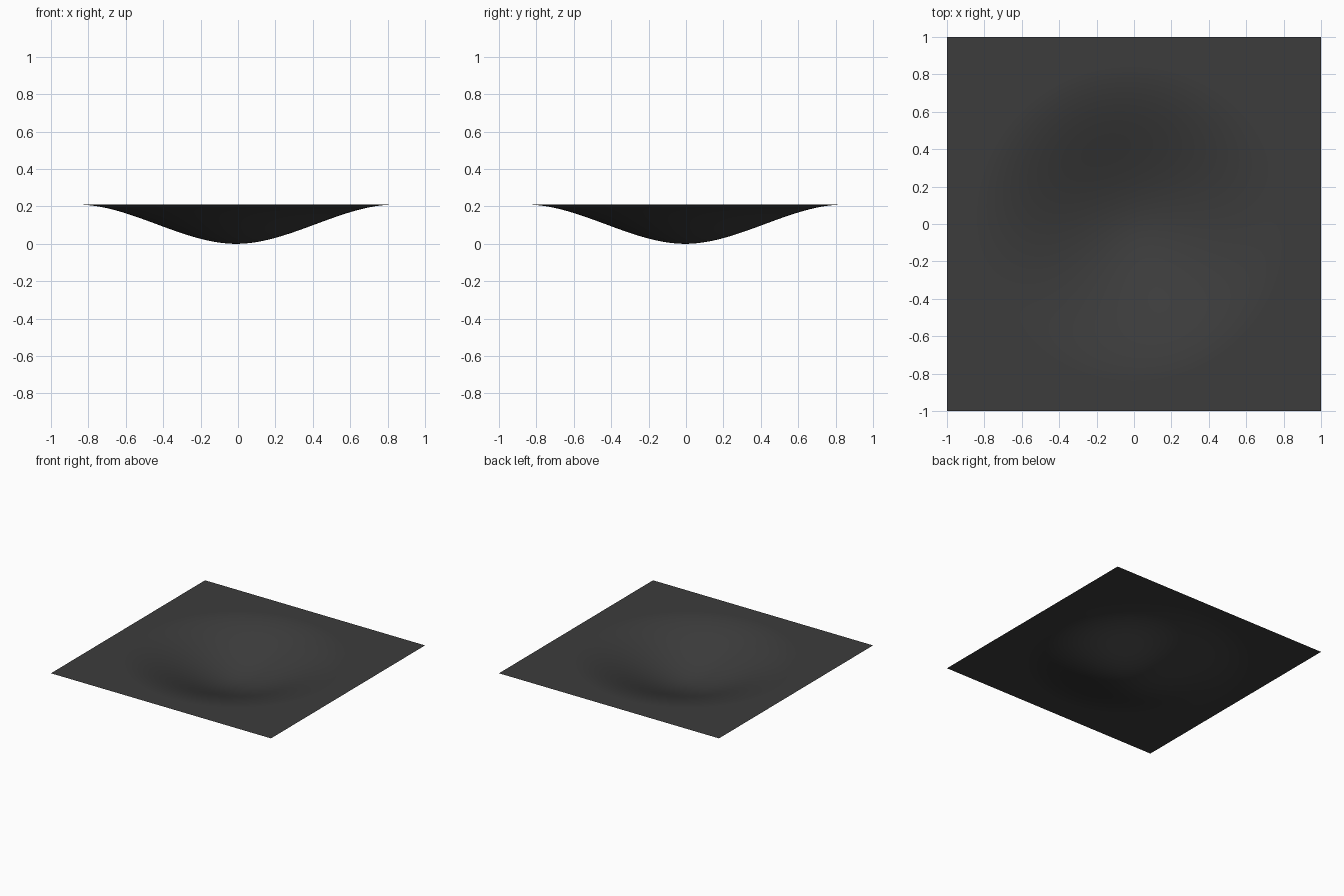
import bpy
import math

if "Cube" in bpy.data.objects:
    bpy.data.objects.remove(bpy.data.objects["Cube"])

DEPTH = 0.21            # height of the flat rim above the lowest point
RADIUS = 0.85           # reach of the dip
CENTRE = (-0.01, -0.005)

# Thin square sheet with fine divisions
bpy.ops.mesh.primitive_grid_add(x_subdivisions=128, y_subdivisions=128, size=2)
sheet = bpy.context.object
sheet.name = "dented_sheet"

# Round dip with a smooth falloff
for v in sheet.data.vertices:
    r = math.hypot(v.co.x - CENTRE[0], v.co.y - CENTRE[1])
    d = min(r / RADIUS, 1)
    v.co.z = DEPTH * (3 * d * d - 2 * d ** 3)

bpy.ops.object.shade_smooth()

# Dark grey finish
mat = bpy.data.materials.new("dark_grey")
mat.diffuse_color = (0.045, 0.045, 0.045, 1)
mat.use_nodes = True
mat.node_tree.nodes["Principled BSDF"].inputs["Base Color"].default_value = mat.diffuse_color
sheet.data.materials.append(mat)
